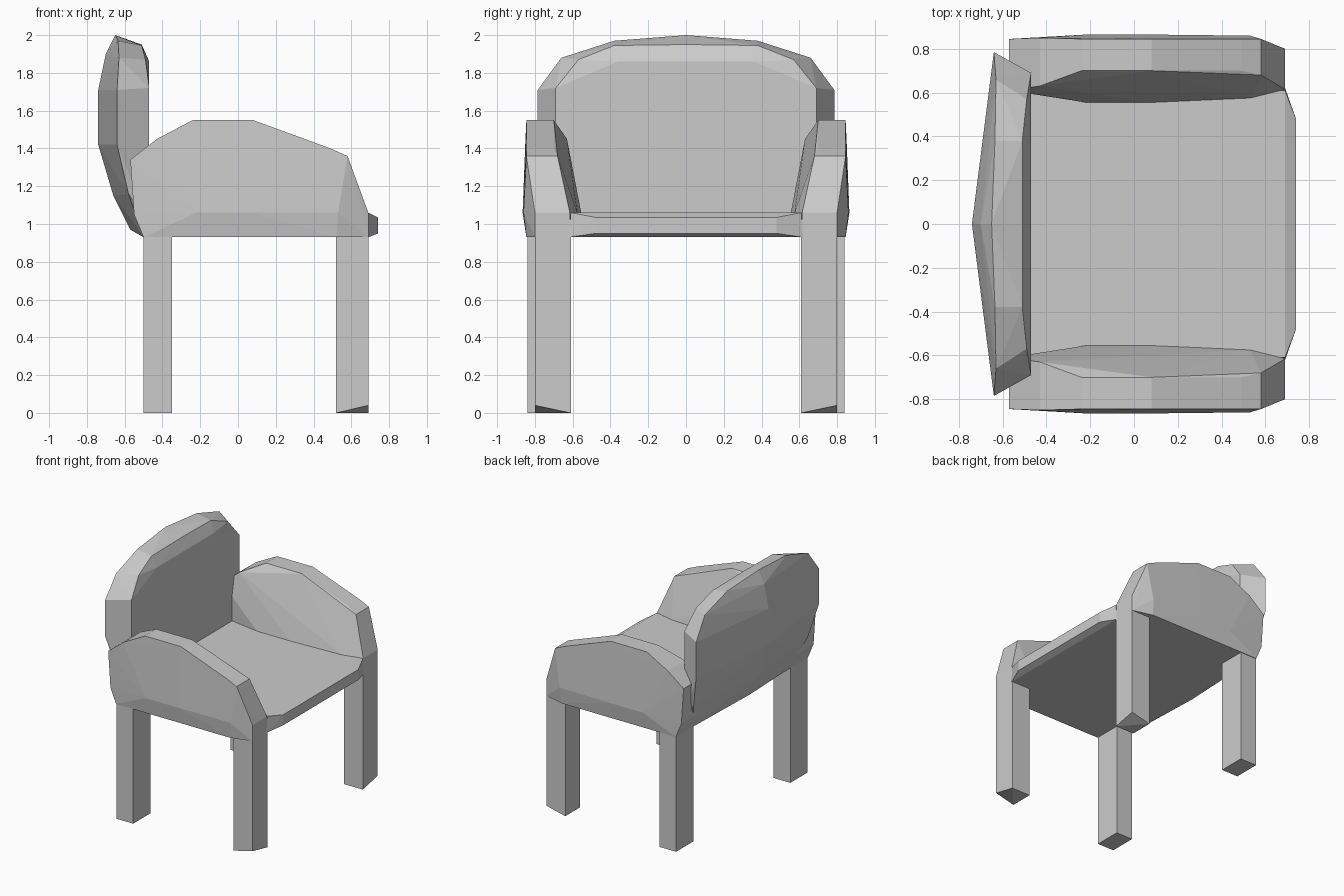
import bpy, bmesh


def hull(name, pts, side=1, both=False):
    """Flat-faced convex part from a few corner points, optionally mirrored in y."""
    bm = bmesh.new()
    for x, y, z in pts:
        bm.verts.new((x, y * side, z))
        if both and y:
            bm.verts.new((x, -y, z))
    res = bmesh.ops.convex_hull(bm, input=bm.verts[:])
    loose = list({v for v in res["geom_interior"] + res["geom_unused"]
                  if isinstance(v, bmesh.types.BMVert) and v.is_valid and not v.link_faces})
    bmesh.ops.delete(bm, geom=loose, context='VERTS')
    bmesh.ops.recalc_face_normals(bm, faces=bm.faces[:])
    me = bpy.data.meshes.new(name)
    bm.to_mesh(me)
    bm.free()
    ob = bpy.data.objects.new(name, me)
    bpy.context.collection.objects.link(ob)
    return ob


# Seat cushion with a bevelled, slightly bowed front edge
hull("seat", [(-0.50, 0.62, 0.93), (0.69, 0.62, 0.93), (-0.50, 0.62, 1.06),
              (0.69, 0.61, 1.06), (0.74, 0.48, 1.035), (0.74, 0.48, 0.95),
              (0.69, 0.0, 0.93)], both=True)

# Backrest: front face, rim, and a rear that comes to a ridge in the middle
front = [(-0.51, 0, 1.95), (-0.51, 0.38, 1.945), (-0.49, 0.57, 1.87),
         (-0.47, 0, 1.86), (-0.47, 0.36, 1.86), (-0.47, 0.69, 1.72),
         (-0.47, 0.69, 1.00), (-0.47, 0.62, 0.93)]
rim = [(-0.65, 0, 2.0), (-0.635, 0.38, 1.97), (-0.63, 0.66, 1.88),
       (-0.64, 0.785, 1.71), (-0.64, 0.785, 1.42), (-0.58, 0.73, 1.16),
       (-0.50, 0.62, 0.93)]
ridge = [(-0.70, 0, 1.90), (-0.74, 0, 1.71), (-0.74, 0, 1.42),
         (-0.66, 0, 1.15), (-0.57, 0, 0.97), (-0.50, 0, 0.93)]
hull("backrest", front + rim + ridge, both=True)

# Arm sections: x, z, inner y, outer y
ARM = [(-0.57, 1.34, 0.61, 0.845), (-0.43, 1.45, 0.63, 0.85),
       (-0.24, 1.55, 0.70, 0.845), (0.08, 1.55, 0.70, 0.845),
       (0.49, 1.40, 0.70, 0.845), (0.58, 1.36, 0.68, 0.845),
       (0.69, 1.06, 0.615, 0.80), (0.69, 0.93, 0.615, 0.80),
       (0.52, 0.93, 0.61, 0.845), (-0.50, 0.93, 0.61, 0.845),
       (-0.55, 1.05, 0.61, 0.845), (-0.22, 1.06, 0.555, 0.865),
       (0.08, 1.06, 0.555, 0.865), (0.53, 1.06, 0.575, 0.86)]
arm_pts = [(x, y, z) for x, z, a, b in ARM for y in (a, b)]

for side, label in ((1, "left"), (-1, "right")):
    hull(label + "_arm", arm_pts, side)
    # Front leg with one chipped bottom corner
    hull(label + "_front_leg",
         [(0.52, 0.61, 0), (0.69, 0.61, 0), (0.52, 0.80, 0), (0.69, 0.80, 0.04),
          (0.52, 0.61, 0.95), (0.69, 0.61, 0.95), (0.52, 0.80, 0.95), (0.69, 0.80, 0.95)], side)
    # Back leg
    hull(label + "_back_leg",
         [(x, y, z) for x in (-0.50, -0.35) for y in (0.62, 0.84) for z in (0, 0.95)], side)
